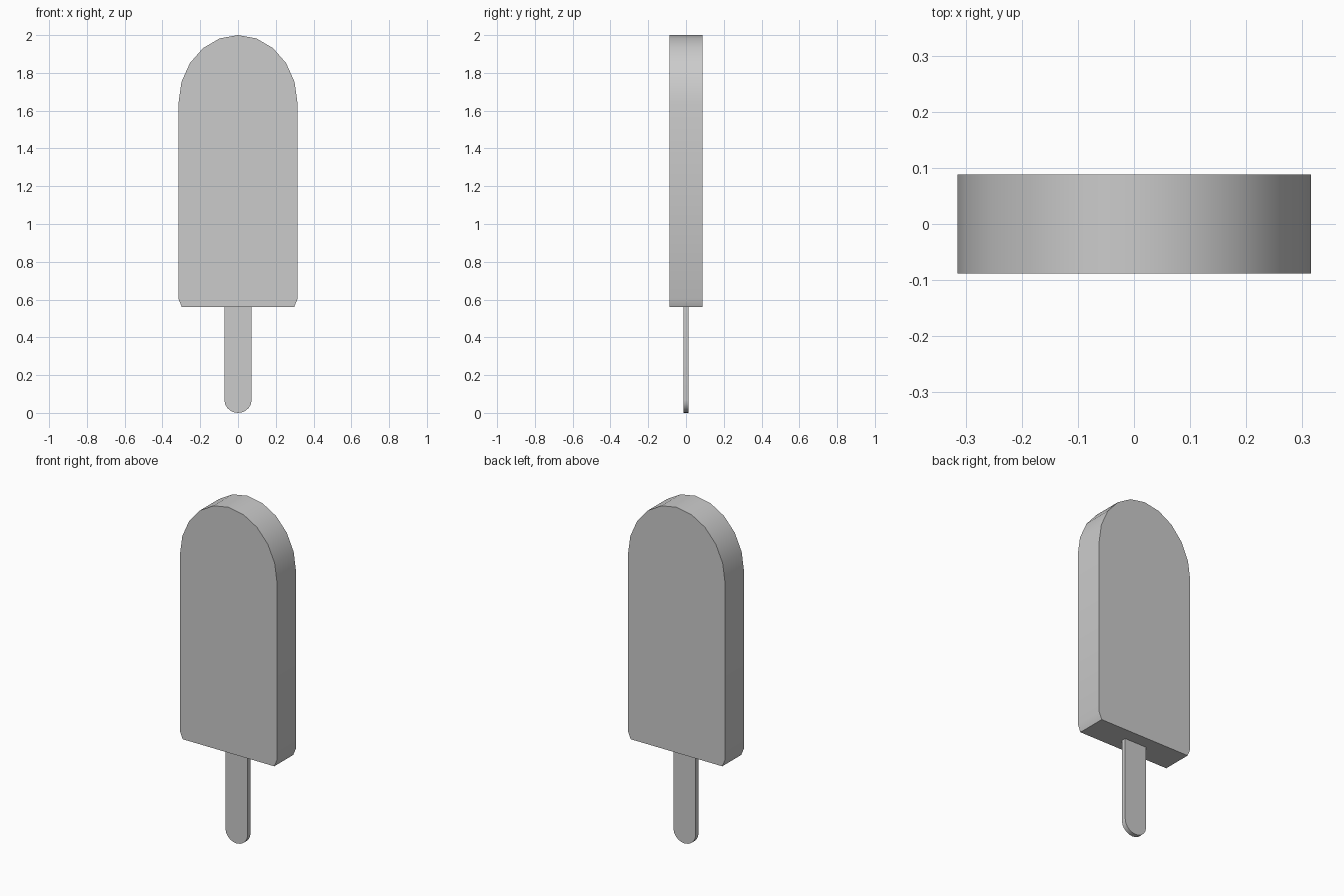
import bpy, bmesh
from math import sin, cos, pi

if "Cube" in bpy.data.objects:
    bpy.data.objects.remove(bpy.data.objects["Cube"])


def arc(cz, rx, rz, start, end, steps):
    """Points along an elliptical arc in the XZ plane."""
    return [(rx * cos(start + (end - start) * i / steps),
             cz + rz * sin(start + (end - start) * i / steps)) for i in range(steps + 1)]


def slab(name, profile, half_depth):
    """Extrude an XZ outline along Y, centred on y = 0."""
    bm = bmesh.new()
    face = bm.faces.new([bm.verts.new((x, -half_depth, z)) for x, z in profile])
    ext = bmesh.ops.extrude_face_region(bm, geom=[face])
    verts = [v for v in ext["geom"] if isinstance(v, bmesh.types.BMVert)]
    bmesh.ops.translate(bm, verts=verts, vec=(0, 2 * half_depth, 0))
    bmesh.ops.recalc_face_normals(bm, faces=bm.faces)
    mesh = bpy.data.meshes.new(name)
    bm.to_mesh(mesh)
    bm.free()
    ob = bpy.data.objects.new(name, mesh)
    bpy.context.collection.objects.link(ob)
    bpy.ops.object.select_all(action='DESELECT')
    ob.select_set(True)
    bpy.context.view_layer.objects.active = ob
    bpy.ops.object.shade_smooth_by_angle(angle=pi / 6)
    return ob


# Ice bar: domed top, small clipped corners at the bottom
slab("ice_bar",
     [(-0.315, 0.603), (-0.297, 0.56), (0.297, 0.56), (0.315, 0.603)]
     + arc(1.64, 0.315, 0.36, 0, pi, 10), 0.088)

# Flat stick with a rounded lower end, set into the bar
slab("stick",
     [(0.072, 0.62), (-0.072, 0.62)] + arc(0.068, 0.072, 0.068, pi, 2 * pi, 10), 0.0135)
